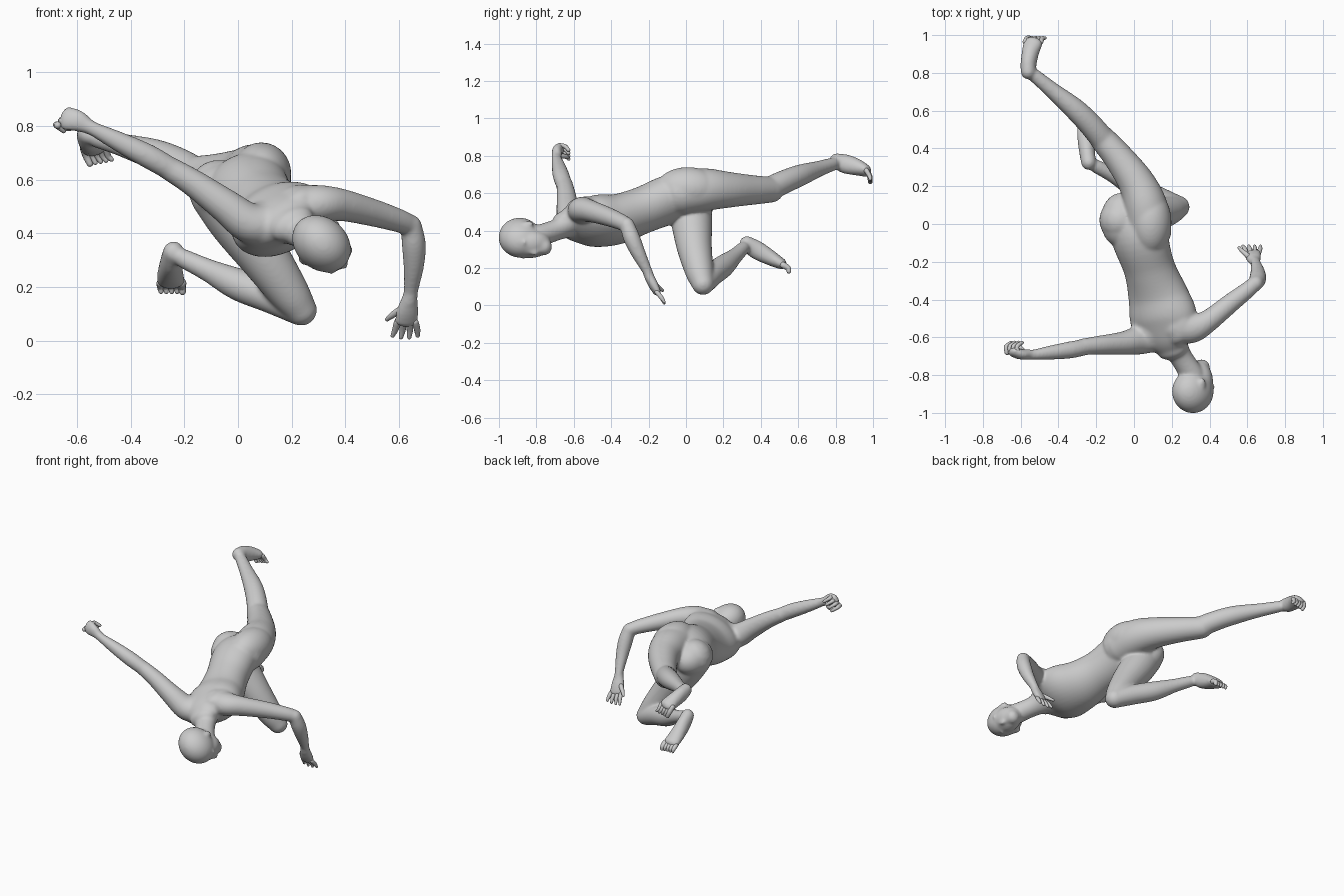
import bpy, bmesh, math
from mathutils import Vector, Matrix

if "Cube" in bpy.data.objects:
    bpy.data.objects.remove(bpy.data.objects["Cube"])

SEG = 36


def finish(name, bm):
    bmesh.ops.recalc_face_normals(bm, faces=bm.faces)
    me = bpy.data.meshes.new(name)
    bm.to_mesh(me)
    bm.free()
    for p in me.polygons:
        p.use_smooth = True
    ob = bpy.data.objects.new(name, me)
    bpy.context.collection.objects.link(ob)
    return ob


def spline(pts, sub):
    P = [Vector(p if len(p) == 5 else (*p, p[3])) for p in pts]
    P = [2 * P[0] - P[1]] + P + [2 * P[-1] - P[-2]]
    out = []
    for i in range(1, len(P) - 2):
        a, b, c, d = P[i - 1:i + 3]
        for k in range(sub):
            t = k / sub
            out.append(0.5 * (2 * b + (c - a) * t + (2 * a - 5 * b + 4 * c - d) * t * t
                              + (3 * b - a - 3 * c + d) * t ** 3))
    return out + [P[-2]]


def tube(name, pts, side=(1, 0, 0), sub=6, seg=SEG):
    """Smooth round-ended tube; points are x, y, z, half width, half depth."""
    S = spline(pts, sub)
    C = [Vector(s[:3]) for s in S]
    rings = []
    for i, s in enumerate(S):
        t = (C[min(i + 1, len(C) - 1)] - C[max(i - 1, 0)]).normalized()
        rings.append((C[i], t, s[3], s[4]))

    def cap(r, sign):
        c, t, a, b = r
        h = min(a, b)
        return [(c + t * sign * h * math.sin(q), t, a * math.cos(q), b * math.cos(q))
                for q in (0.4, 0.8, 1.15, 1.45)]
    rings = cap(rings[0], -1)[::-1] + rings + cap(rings[-1], 1)
    bm = bmesh.new()
    loops = []
    for c, t, a, b in rings:
        u = Vector(side)
        u = (u - t * u.dot(t)).normalized()
        n = t.cross(u)
        loops.append([bm.verts.new(c + u * a * math.cos(2 * math.pi * k / seg)
                                   + n * b * math.sin(2 * math.pi * k / seg)) for k in range(seg)])
    for A, B in zip(loops, loops[1:]):
        for k in range(seg):
            bm.faces.new((A[k], A[(k + 1) % seg], B[(k + 1) % seg], B[k]))
    bm.faces.new(loops[0])
    bm.faces.new(loops[-1])
    return finish(name, bm)


def ball(name, c, r, rot=None):
    bm = bmesh.new()
    M = Matrix.Translation(c) @ (rot or Matrix()) @ Matrix.Diagonal((*r, 1))
    bmesh.ops.create_uvsphere(bm, u_segments=32, v_segments=20, radius=1, matrix=M)
    return finish(name, bm)


body = []
roll = (.9, 0, .42)
rollm = Matrix.Rotation(-math.radians(25), 4, 'Y')

# Torso, buttocks, shoulder blades, neck
body.append(tube("torso", [
    (.01, .06, .57, .14, .10), (.03, -.07, .57, .155, .125), (.08, -.23, .51, .14, .122),
    (.125, -.37, .46, .165, .127), (.155, -.49, .452, .188, .125),
    (.175, -.59, .45, .165, .09), (.20, -.66, .435, .09, .06)], roll))
body.append(ball("left_buttock", (.09, .01, .628), (.108, .17, .112), rollm))
body.append(ball("right_buttock", (-.07, .02, .56), (.107, .145, .105), rollm))
body.append(ball("left_shoulder_blade", (.22, -.53, .52), (.09, .11, .055), rollm))
body.append(ball("right_shoulder_blade", (.07, -.55, .465), (.09, .10, .05), rollm))
body.append(tube("neck", [(.19, -.60, .445, .10, .07), (.24, -.69, .405, .064, .056),
                          (.31, -.80, .365, .065, .06)], roll))

# Head, built on its own axes: left, up, face
face = Vector((.74, .12, -.66)).normalized()
up = Vector((.08, -1, 0))
up = (up - face * up.dot(face)).normalized()
left = up.cross(face)
hm = Matrix((left, up, face)).transposed().to_4x4()
hc = Vector((.31, -.877, .362))


def head_at(l, u, f):
    return hc + left * l + up * u + face * f


body.append(ball("cranium", head_at(0, .01, 0), (.097, .115, .119), hm))
body.append(ball("face", head_at(0, -.045, .055), (.078, .105, .07), hm))
body.append(ball("jaw", head_at(0, -.11, .082), (.046, .042, .044), hm))
body.append(tube("nose", [(*head_at(0, -.015, .108), .012), (*head_at(0, -.05, .126), .014),
                          (*head_at(0, -.058, .124), .016)], left))
body.append(ball("lips", head_at(0, -.09, .113), (.026, .012, .014), hm))
for n, s in (("left", 1), ("right", -1)):
    body.append(ball(n + "_ear", head_at(s * .094, -.03, -.005), (.011, .03, .019), hm))
    body.append(ball(n + "_brow", head_at(s * .035, .0, .099), (.032, .011, .014), hm))
    ball(n + "_eye", head_at(s * .034, -.022, .097), (.017, .009, .014), hm)

# Left arm, bent at the elbow and hanging down
body.append(tube("left_upper_arm", [
    (.22, -.54, .50, .08, .09), (.31, -.55, .51, .07, .08), (.39, -.515, .505, .06),
    (.51, -.42, .475, .051), (.60, -.35, .447, .044), (.64, -.315, .43, .04)], (0, 0, 1)))
body.append(tube("left_forearm", [
    (.645, -.315, .43, .04), (.655, -.29, .36, .045), (.655, -.255, .28, .039),
    (.645, -.21, .19, .028), (.64, -.195, .15, .028)]))
body.append(tube("left_palm", [
    (.64, -.20, .16, .03, .026), (.632, -.175, .11, .043, .026), (.627, -.155, .07, .045, .02)],
    (1, .2, 0)))
for i in range(4):
    x = .594 + .022 * i
    k = (i - 1.5)
    tube("left_finger", [(x, -.155, .07, .013), (x + .005 * k, -.132, .042, .012),
                         (x + .009 * k - .004, -.117, .010 + .006 * abs(k), .008)], sub=3, seg=10)
tube("left_thumb", [(.605, -.17, .115, .015), (.575, -.145, .095, .012), (.556, -.125, .08, .008)],
     (0, 1, 0), 3, 10)

# Right arm, stretched out and up
body.append(tube("right_upper_arm", [
    (.12, -.58, .43, .09, .08), (.04, -.61, .44, .08, .075), (-.05, -.63, .505, .063),
    (-.17, -.64, .59, .051), (-.27, -.65, .65, .044)], (0, 1, 0)))
body.append(tube("right_forearm", [
    (-.25, -.65, .64, .043), (-.34, -.667, .69, .045), (-.45, -.682, .745, .037),
    (-.53, -.692, .785, .028), (-.57, -.69, .805, .029)], (0, 1, 0)))
body.append(tube("right_palm", [
    (-.56, -.69, .80, .03, .026), (-.60, -.69, .82, .042, .028), (-.638, -.678, .828, .046, .026)],
    (.6, 0, .8)))
for i in range(4):
    p = Vector((-.672 + .019 * i, -.68, .803 + .016 * i))
    q, r = p + Vector((-.004, .032, .0)), p + Vector((.022, .052, -.02))
    tube("right_finger", [(*p, .014), (*q, .012), (*r, .01)], (0, 0, 1), 3, 10)
tube("right_thumb", [(-.59, -.67, .80, .014), (-.615, -.64, .795, .012), (-.645, -.63, .79, .009)],
     (0, 0, 1), 3, 10)

# Left leg, stretched back
body.append(tube("left_thigh", [
    (.08, -.03, .60, .12), (.06, .10, .618, .115), (.012, .22, .618, .097),
    (-.08, .35, .617, .08), (-.17, .455, .618, .069)]))
body.append(tube("left_shin", [
    (-.15, .43, .615, .066), (-.23, .525, .66, .063), (-.315, .61, .695, .058),
    (-.435, .71, .73, .043), (-.525, .785, .755, .036)]))
body.append(tube("left_foot", [
    (-.56, .805, .772, .04, .042), (-.558, .85, .757, .042, .052), (-.548, .91, .74, .046, .046),
    (-.535, .957, .722, .052, .034)], (1, 0, .2)))

# Right leg, folded underneath
body.append(tube("right_thigh", [
    (-.07, .02, .56, .115), (.0, .03, .45, .11), (.10, .045, .31, .094),
    (.19, .072, .18, .076), (.235, .09, .115, .06)], (0, 1, 0)))
body.append(tube("right_shin", [
    (.235, .092, .112, .057), (.12, .14, .165, .062), (.0, .2, .21, .06),
    (-.11, .26, .262, .043), (-.20, .305, .305, .036)], (0, 1, 0)))
body.append(tube("right_foot", [
    (-.24, .325, .33, .04, .042), (-.248, .38, .295, .042, .05),
    (-.252, .45, .255, .048, .042), (-.25, .51, .222, .053, .03)]))

# Toes
for i in range(5):
    o = .02 * (i - 2)
    big = .003 if i == 0 else 0
    tube("left_toe", [(-.533 + o, .965, .72, .014 + big), (-.525 + o, .982, .69, .012 + big),
                      (-.512 + o, .985, .660 + .004 * i, .009 + big)], sub=3, seg=10)
    big = .004 if i == 4 else 0
    tube("right_toe", [(-.25 + o, .52, .215, .014 + big), (-.25 + o, .545, .20, .012 + big),
                       (-.247 + o, .55, .183, .009 + big)], sub=3, seg=10)

# Fuse the main parts into one smooth skin
bpy.ops.object.select_all(action='DESELECT')
for ob in body:
    ob.select_set(True)
skin = body[0]
bpy.context.view_layer.objects.active = skin
bpy.ops.object.join()
skin.name = "body"
m = skin.modifiers.new("fuse", 'REMESH')
m.mode = 'VOXEL'
m.voxel_size = .0075
m.use_smooth_shade = True
s = skin.modifiers.new("soften", 'SMOOTH')
s.factor = .5
s.iterations = 16
